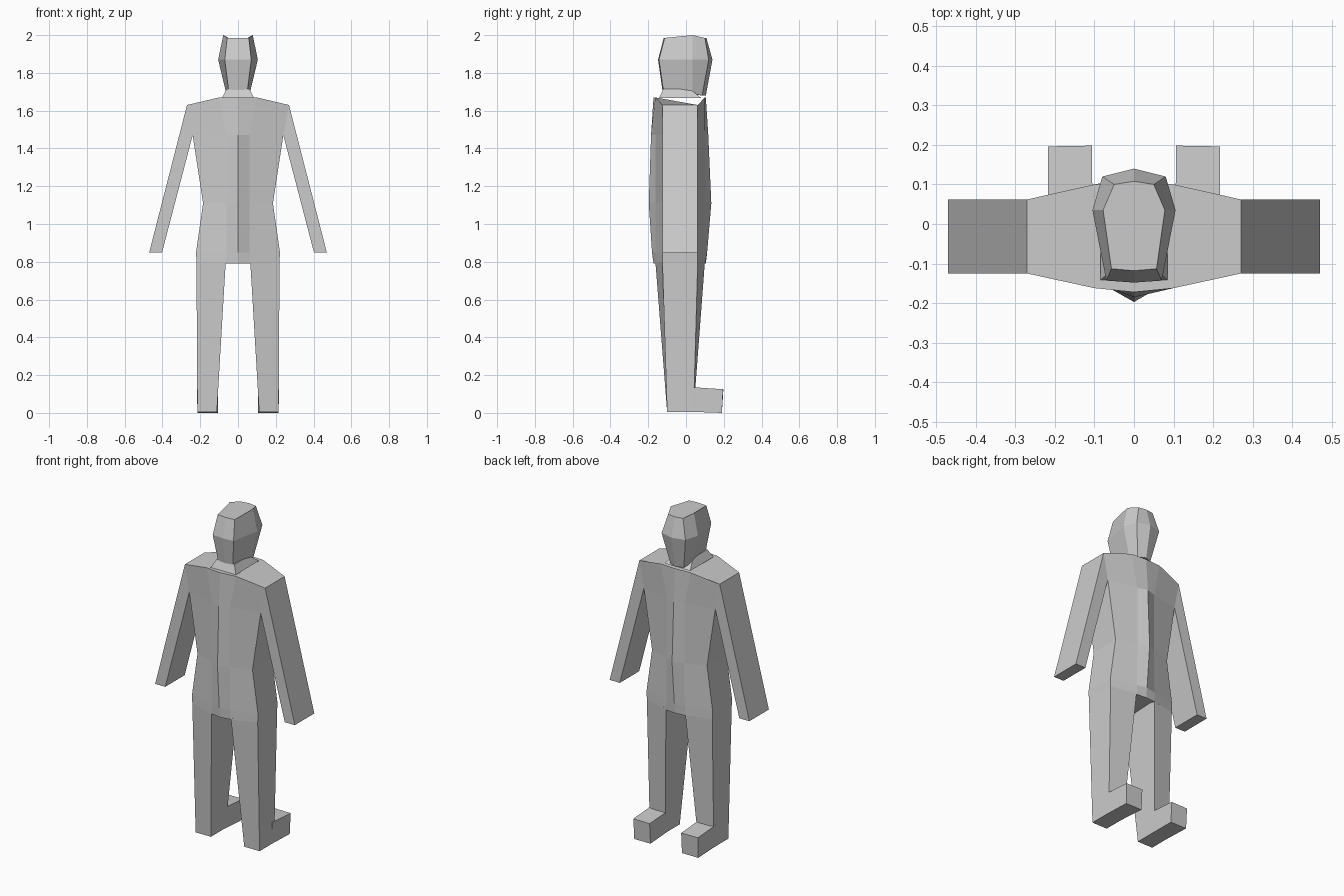
import bpy
import bmesh
from mathutils import Vector

cube = bpy.data.objects.get("Cube")
if cube:
    bpy.data.objects.remove(cube, do_unlink=True)

grey = bpy.data.materials.new("plain grey")
grey.use_nodes = True
COLOR = (0.6, 0.6, 0.6, 1)
grey.diffuse_color = COLOR
grey.node_tree.nodes["Principled BSDF"].inputs["Base Color"].default_value = COLOR


def loft(name, rings, mirror=False):
    """Skin a stack of equal-length point rings, close both ends."""
    bm = bmesh.new()
    loops = [[bm.verts.new(Vector(p)) for p in ring] for ring in rings]
    for low, high in zip(loops, loops[1:]):
        count = len(low)
        for i in range(count):
            j = (i + 1) % count
            bm.faces.new((low[i], low[j], high[j], high[i]))
    bm.faces.new(loops[0])
    bm.faces.new(loops[-1])
    bmesh.ops.recalc_face_normals(bm, faces=bm.faces)
    mesh = bpy.data.meshes.new(name)
    bm.to_mesh(mesh)
    bm.free()
    mesh.materials.append(grey)
    obj = bpy.data.objects.new(name, mesh)
    bpy.context.collection.objects.link(obj)
    if mirror:
        obj.modifiers.new("Mirror", "MIRROR")
    return obj


def symmetric(front, half, back):
    """Close a half outline on +x across the centre plane."""
    other = [(-x, y, z) for x, y, z in reversed(half)]
    return [front] + half + [back] + other


def rect(x0, x1, y0, y1, z):
    return [(x0, y0, z), (x1, y0, z), (x1, y1, z), (x0, y1, z)]


# Torso: side width, side height, middle height, ridge half width, ridge front and back
FRONT, BACK = -0.125, 0.062
torso = []
for side, side_z, mid_z, mid, front, back in (
    (0.22, 0.8, 0.79, 0.065, -0.172, 0.105),
    (0.222, 0.85, 0.85, 0.062, -0.18, 0.112),
    (0.185, 1.11, 1.11, 0.06, -0.197, 0.134),
    (0.24, 1.47, 1.47, 0.06, -0.185, 0.118),
    (0.27, 1.63, 1.67, 0.1, -0.172, 0.105),
):
    half = [(side, FRONT, side_z), (mid, -0.162, mid_z),
            (mid, 0.1, mid_z), (side, BACK, side_z)]
    outline = [half[1], half[0], half[3], half[2]]
    torso.append(symmetric((0, front, mid_z), outline, (0, back, mid_z)))
loft("torso", torso)

# Arms: flat boards hanging outward from the shoulder
loft("arms", [
    [(0.27, FRONT, 1.63), (0.27, BACK, 1.63), (0.24, BACK, 1.47), (0.24, FRONT, 1.47)],
    [(0.47, FRONT, 0.85), (0.47, BACK, 0.85), (0.402, BACK, 0.85), (0.402, FRONT, 0.85)],
], mirror=True)

# Legs: tapered, deeper on the inner side at the hip
loft("legs", [
    rect(0.112, 0.215, -0.1, 0.04, 0.006),
    [(0.065, -0.162, 0.8), (0.22, FRONT, 0.8), (0.22, BACK, 0.8), (0.065, 0.1, 0.8)],
], mirror=True)

# Feet: blocks reaching forward from the ankle
loft("feet", [
    [(0.112, 0.02, 0.006), (0.215, 0.02, 0.006), (0.215, 0.19, 0), (0.106, 0.19, 0)],
    [(0.105, 0.02, 0.137), (0.217, 0.02, 0.137), (0.217, 0.196, 0.125), (0.106, 0.198, 0.125)],
], mirror=True)

# Neck: short flared collar
loft("neck", [
    rect(-0.085, 0.085, -0.142, 0.08, 1.668),
    rect(-0.06, 0.06, -0.12, 0.02, 1.715),
])

# Head: faceted rings from jaw to crown, each with a keel front and back
head = []
for rear, rear_x, wide, face_x, face_y, nose, zs in (
    (-0.125, 0.05, 0.062, 0.045, 0.085, 0.105, (1.71, 1.69, 1.68)),
    (-0.148, 0.07, 0.105, 0.08, 0.12, 0.14, (1.87, 1.87, 1.87)),
    (-0.118, 0.057, 0.078, 0.05, 0.1, 0.108, (1.985, 2.0, 1.985)),
):
    half = [(rear_x, rear + 0.005, zs[0]), (wide, 0.035, zs[1]), (face_x, face_y, zs[2])]
    head.append(symmetric((0, rear, zs[0]), half, (0, nose, zs[2])))
loft("head", head)
